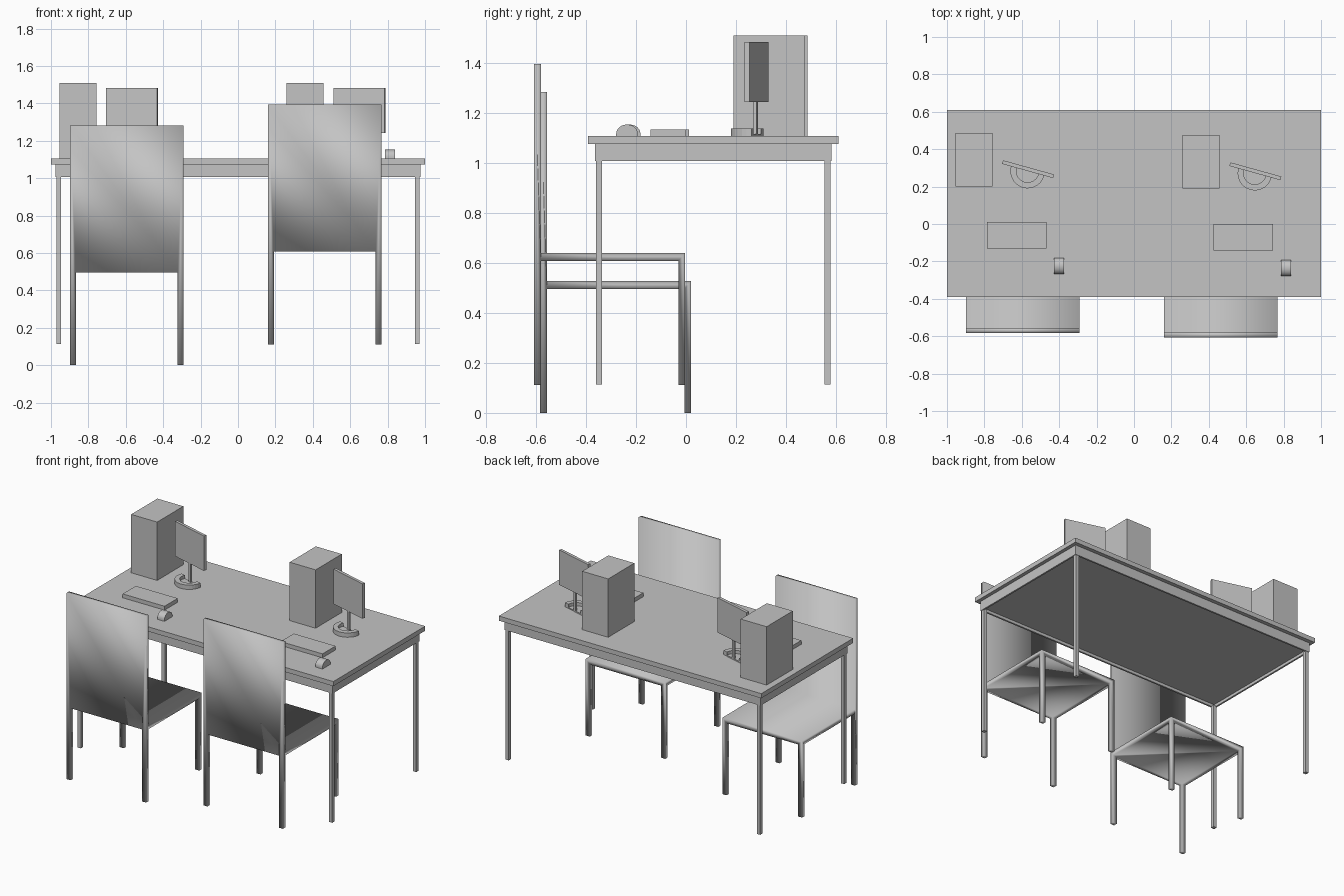
import bpy, bmesh, math
from mathutils import Matrix, Vector

cube = bpy.data.objects.get("Cube")
if cube:
    bpy.data.objects.remove(cube, do_unlink=True)

grey = bpy.data.materials.new("plain_grey")
grey.use_nodes = True
colour = (0.55, 0.55, 0.55, 1)
grey.diffuse_color = colour
grey.node_tree.nodes["Principled BSDF"].inputs["Base Color"].default_value = colour


def finish(name, bm, smooth=False):
    bmesh.ops.recalc_face_normals(bm, faces=bm.faces)
    mesh = bpy.data.meshes.new(name)
    bm.to_mesh(mesh)
    bm.free()
    mesh.materials.append(grey)
    for p in mesh.polygons:
        p.use_smooth = smooth
    obj = bpy.data.objects.new(name, mesh)
    bpy.context.collection.objects.link(obj)
    return obj


def box_mesh(size, centre):
    bm = bmesh.new()
    bmesh.ops.create_cube(bm, size=1)
    bmesh.ops.scale(bm, vec=size, verts=bm.verts)
    bmesh.ops.translate(bm, vec=centre, verts=bm.verts)
    return bm


def box(name, size, centre):
    return finish(name, box_mesh(size, centre))


def prism(name, outline, direction):
    """Extrude a closed outline of points along a direction."""
    bm = bmesh.new()
    face = bm.faces.new([bm.verts.new(p) for p in outline])
    out = bmesh.ops.extrude_face_region(bm, geom=[face], use_keep_orig=True)
    moved = [g for g in out["geom"] if isinstance(g, bmesh.types.BMVert)]
    bmesh.ops.translate(bm, vec=direction, verts=moved)
    return finish(name, bm)


def pull(bm, faces, z):
    """Extrude faces upright until they reach height z."""
    out = bmesh.ops.extrude_face_region(bm, geom=faces)
    bmesh.ops.delete(bm, geom=faces, context='FACES')
    for g in out["geom"]:
        if isinstance(g, bmesh.types.BMVert):
            g.co.z = z


DESK_Y = 0.109
TOP = 1.106

# Desk top
box("desk_top", (2, 1, 0.032), (0, DESK_Y, TOP - 0.016))

# Apron under the top, with a shallow recess below
bm = box_mesh((1.95, 0.945, 0.068), (0, DESK_Y, TOP - 0.066))
bottom = min(bm.faces, key=lambda f: f.calc_center_median().z)
bmesh.ops.inset_region(bm, faces=[bottom], thickness=0.012, use_even_offset=True)
pull(bm, [bottom], TOP - 0.08)
finish("desk_apron", bm)

# Desk legs
for sx, side in ((1, "left"), (-1, "right")):
    for sy, end in ((-1, "front"), (1, "back")):
        box(f"desk_leg_{end}_{side}", (0.025, 0.025, 0.9),
            (sx * 0.958, DESK_Y + sy * 0.457, 0.564))


# Chair: a seat grid whose corners pull down to legs and rear row up to the back
def chair(name, location):
    xs = (-0.303, -0.272, 0.272, 0.303)
    ys = (-0.583, -0.556, -0.005, 0.02)
    bm = bmesh.new()
    grid = [[bm.verts.new((x, y, 0.496)) for x in xs] for y in ys]
    for j in range(3):
        for i in range(3):
            bm.faces.new((grid[j][i], grid[j][i + 1],
                          grid[j + 1][i + 1], grid[j + 1][i]))
    base = list(bm.faces)
    out = bmesh.ops.extrude_face_region(bm, geom=base, use_keep_orig=True)
    for g in out["geom"]:
        if isinstance(g, bmesh.types.BMVert):
            g.co.z = 0.527
    tops = [f for f in bm.faces if all(v.co.z > 0.52 for v in f.verts)]
    pull(bm, [f for f in tops if f.calc_center_median().y < ys[1]], 1.282)
    corners = [f for f in base if abs(f.calc_center_median().x) > xs[2]
               and not ys[1] < f.calc_center_median().y < ys[2]]
    for f in corners:
        pull(bm, [f], 0)
    # Merge the flat grid cells into whole panels
    bmesh.ops.recalc_face_normals(bm, faces=bm.faces)
    bmesh.ops.dissolve_limit(bm, angle_limit=0.01, verts=bm.verts, edges=bm.edges)
    finish(name, bm, smooth=True).location = location


chair("chair_right", (-0.595, 0, 0))
chair("chair_left", (0.464, -0.024, 0.112))


def arc(radius, start, end, steps=16):
    return [Vector((radius * math.cos(a), radius * math.sin(a), 0))
            for a in (start + (end - start) * i / steps for i in range(steps + 1))]


# Computer set: tower, monitor, keyboard and mouse
def computer(side, x, y, pad_x):
    box(f"tower_{side}", (0.198, 0.285, 0.402), (x - 0.856, y + 0.344, TOP + 0.201))
    box(f"keyboard_{side}", (0.319, 0.143, 0.027), (x + pad_x, y - 0.06, TOP + 0.0135))

    turn = Matrix.Translation((x - 0.566, y + 0.293, TOP)) @ Matrix.Rotation(math.radians(-15.5), 4, 'Z')
    screen = box(f"screen_{side}", (0.283, 0.02, 0.24), (0, 0, 0.256))
    post = box(f"screen_post_{side}", (0.02, 0.013, 0.14), (0, -0.003, 0.07))
    outer, inner = 0.16, 0.24
    ring = (arc(0.092, math.pi - outer, 2 * math.pi + outer)
            + arc(0.06, 2 * math.pi + inner, math.pi - inner))
    foot = prism(f"screen_foot_{side}", ring, (0, 0, 0.03))
    plate = prism(f"screen_foot_plate_{side}",
                  arc(0.061, math.pi - inner, 2 * math.pi + inner), (0, 0, 0.008))
    for part in (screen, post):
        part.matrix_world = turn
    for part in (foot, plate):
        part.matrix_world = turn @ Matrix.Translation((0, -0.011, 0))


computer("right", 0, 0, -0.627)
computer("left", 1.215, -0.011, -0.631)


# Mouse: domed side profile drawn across its width
def mouse(name, x, y):
    dome = [Vector((x - 0.027, y + p.x, TOP + 0.01 + p.y * 0.85))
            for p in arc(0.043, 0, math.pi, 12)]
    foot = [Vector((x - 0.027, y - 0.043, TOP)), Vector((x - 0.027, y + 0.043, TOP))]
    obj = prism(name, dome + foot, (0.054, 0, 0))
    bpy.context.view_layer.objects.active = obj
    obj.select_set(True)
    bpy.ops.object.shade_smooth_by_angle(angle=math.radians(35))
    obj.select_set(False)


bpy.ops.object.select_all(action='DESELECT')
mouse("mouse_right", -0.4, -0.225)
mouse("mouse_left", 0.812, -0.236)
